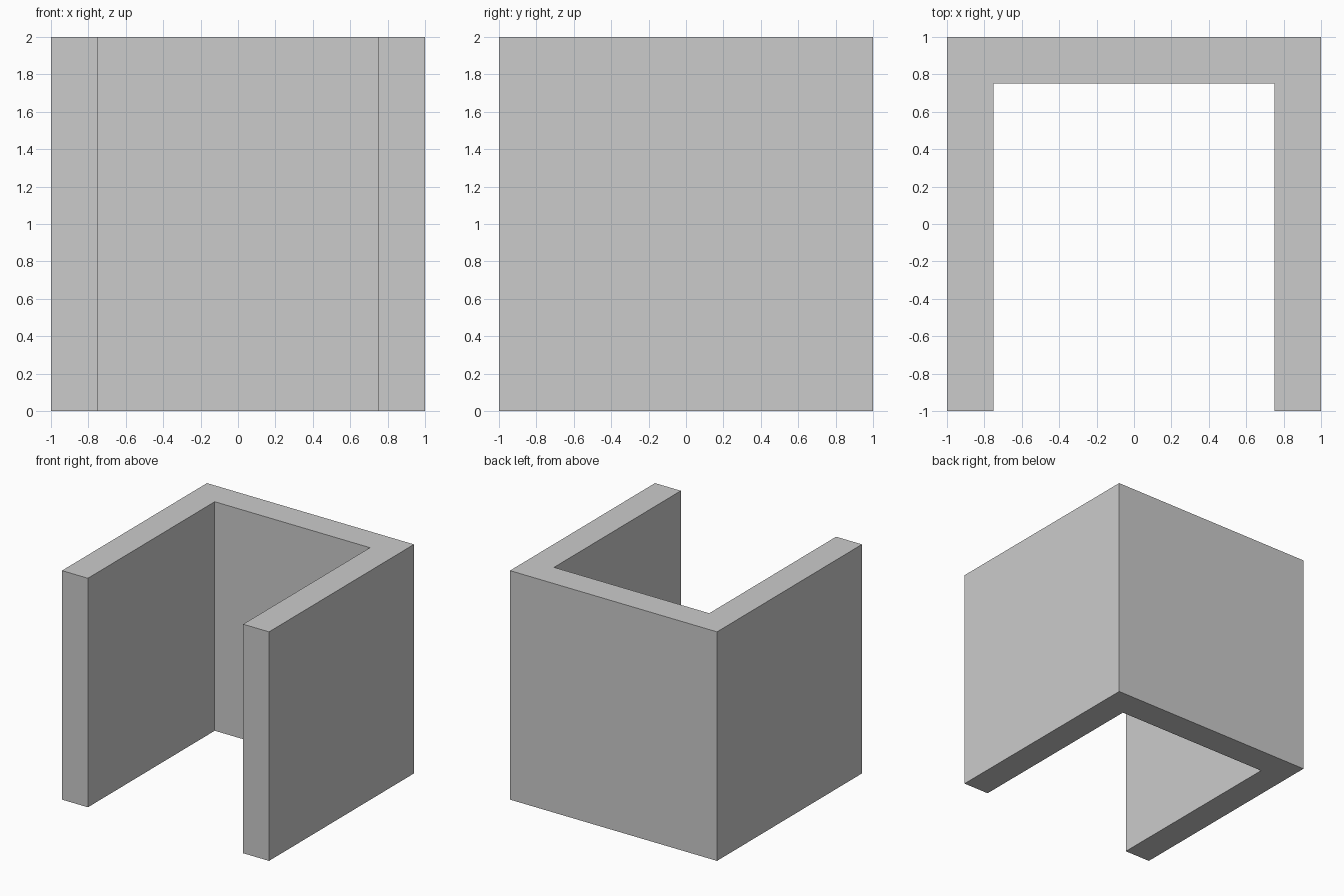
import bpy
import bmesh

if "Cube" in bpy.data.objects:
    bpy.data.objects.remove(bpy.data.objects["Cube"])

HEIGHT = 2.0
OUT = 1.0      # outer half width
INN = 0.75     # inner half width

# U-shaped plan, open towards the front (-y)
profile = [(-OUT, -OUT), (-INN, -OUT), (-INN, INN), (INN, INN),
           (INN, -OUT), (OUT, -OUT), (OUT, OUT), (-OUT, OUT)]

# Extrude the plan upwards into a three-sided wall
bm = bmesh.new()
base = bm.faces.new([bm.verts.new((x, y, 0)) for x, y in profile])
top = bmesh.ops.extrude_face_region(bm, geom=[base], use_keep_orig=True)
bmesh.ops.translate(bm, vec=(0, 0, HEIGHT),
                    verts=[v for v in top["geom"] if isinstance(v, bmesh.types.BMVert)])
bmesh.ops.recalc_face_normals(bm, faces=bm.faces)

mesh = bpy.data.meshes.new("u_shaped_wall")
bm.to_mesh(mesh)
bm.free()
wall = bpy.data.objects.new("u_shaped_wall", mesh)
bpy.context.collection.objects.link(wall)
